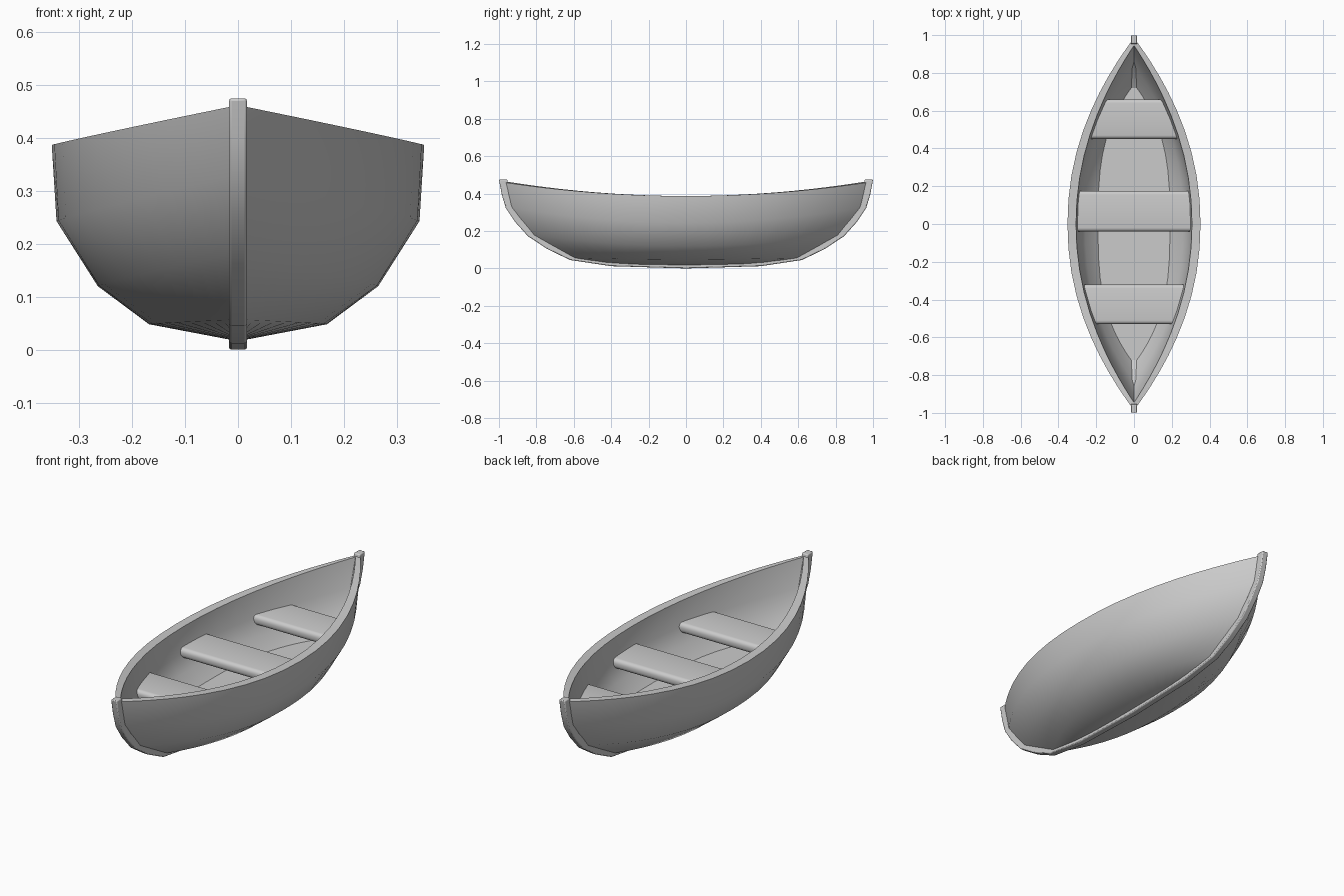
import bpy, bmesh, math

if "Cube" in bpy.data.objects:
    bpy.data.objects.remove(bpy.data.objects["Cube"])

N = 24  # stations along the boat


def finish(name, bm, angle=40, bevel=0, segments=3):
    bmesh.ops.remove_doubles(bm, verts=bm.verts[:], dist=0.0005)
    bmesh.ops.recalc_face_normals(bm, faces=bm.faces[:])
    me = bpy.data.meshes.new(name)
    bm.to_mesh(me)
    bm.free()
    ob = bpy.data.objects.new(name, me)
    bpy.context.collection.objects.link(ob)
    if bevel:
        mod = ob.modifiers.new("round", 'BEVEL')
        mod.width = bevel
        mod.segments = segments
    bpy.ops.object.select_all(action='DESELECT')
    ob.select_set(True)
    bpy.context.view_layer.objects.active = ob
    bpy.ops.object.shade_smooth_by_angle(angle=math.radians(angle))
    return ob


def level(beam, end, z_mid, z_end, p, side):
    """One lengthwise hull line, from stem to stern."""
    pts = []
    for i in range(N + 1):
        s = math.sin((i / N - 0.5) * math.pi)
        pts.append((side * beam * (1 - abs(s) ** p), end * s,
                    z_mid + (z_end - z_mid) * s * s))
    return pts


def skin(bm, lines):
    rows = [[bm.verts.new(p) for p in line] for line in lines]
    for a, b in zip(rows, rows[1:]):
        for i in range(N):
            bm.faces.new((a[i], a[i + 1], b[i + 1], b[i]))


# Hull lines: half beam, end position, z amidships, z at ends, fullness
levels = [
    (0, 0.40, 0.016, 0.022, 2),
    (0.168, 0.62, 0.048, 0.057, 2.4),
    (0.265, 0.835, 0.120, 0.182, 2.3),
    (0.343, 0.952, 0.243, 0.330, 2.2),
    (0.352, 0.985, 0.387, 0.462, 2.1),
    (0.307, 0.945, 0.387, 0.462, 2.05),
    (0.297, 0.905, 0.265, 0.320, 2.1),
    (0.258, 0.835, 0.190, 0.205, 2.4),
    (0.190, 0.740, 0.130, 0.130, 3.0),
]

# Hull: outside, flat gunwale and inside wall
bm = bmesh.new()
for side in (-1, 1):
    skin(bm, [level(*l, side) for l in levels])
finish("hull", bm, 45)

# Floor
bm = bmesh.new()
skin(bm, [level(*levels[-1], -1), level(*levels[-1], 1)])
finish("floor", bm)

# Keel with curved stems at both ends, extruded from its side profile
outer = [(0, 0.0), (0.4, 0.012), (0.62, 0.045), (0.74, 0.103), (0.845, 0.172),
         (0.915, 0.25), (0.963, 0.322), (0.985, 0.395), (1.0, 0.475)]
inner = [(0, 0.035), (0.4, 0.045), (0.60, 0.075), (0.72, 0.13), (0.81, 0.195),
         (0.88, 0.265), (0.93, 0.335), (0.945, 0.40), (0.955, 0.475)]
outer = [(-y, z) for y, z in outer[:0:-1]] + outer
inner = [(-y, z) for y, z in inner[:0:-1]] + inner
bm = bmesh.new()
rings = [[bm.verts.new((x, *p)) for x, p in
          ((-0.017, o), (0.017, o), (0.017, i), (-0.017, i))]
         for o, i in zip(outer, inner)]
for a, b in zip(rings, rings[1:]):
    for k in range(4):
        bm.faces.new((a[k], a[(k + 1) % 4], b[(k + 1) % 4], b[k]))
bm.faces.new(rings[0])
bm.faces.new(rings[-1])
finish("keel", bm, 35, 0.005, 2)


# Seats: rounded planks whose ends run into the hull walls
def seat(name, y0, w0, y1, w1, top=0.293, thick=0.05, r=0.02):
    prof = []
    for cy, cz, start in ((y1 - r, top - r, 0), (y0 + r, top - r, 90),
                          (y0 + r, top - thick + r, 180),
                          (y1 - r, top - thick + r, 270)):
        for k in range(5):
            a = math.radians(start + k * 22.5)
            prof.append((cy + r * math.cos(a), cz + r * math.sin(a)))
    bm = bmesh.new()
    ends = []
    for side in (-1, 1):
        ends.append([bm.verts.new((side * (w0 + (w1 - w0) * (y - y0) / (y1 - y0)), y, z))
                     for y, z in prof])
    n = len(prof)
    for k in range(n):
        j = (k + 1) % n
        bm.faces.new((ends[0][k], ends[0][j], ends[1][j], ends[1][k]))
    for e in ends:
        bm.faces.new(e)
    finish(name, bm, 40)


seat("front_seat", -0.53, 0.207, -0.32, 0.272)
seat("middle_seat", -0.04, 0.305, 0.175, 0.298)
seat("rear_seat", 0.45, 0.238, 0.66, 0.152)
